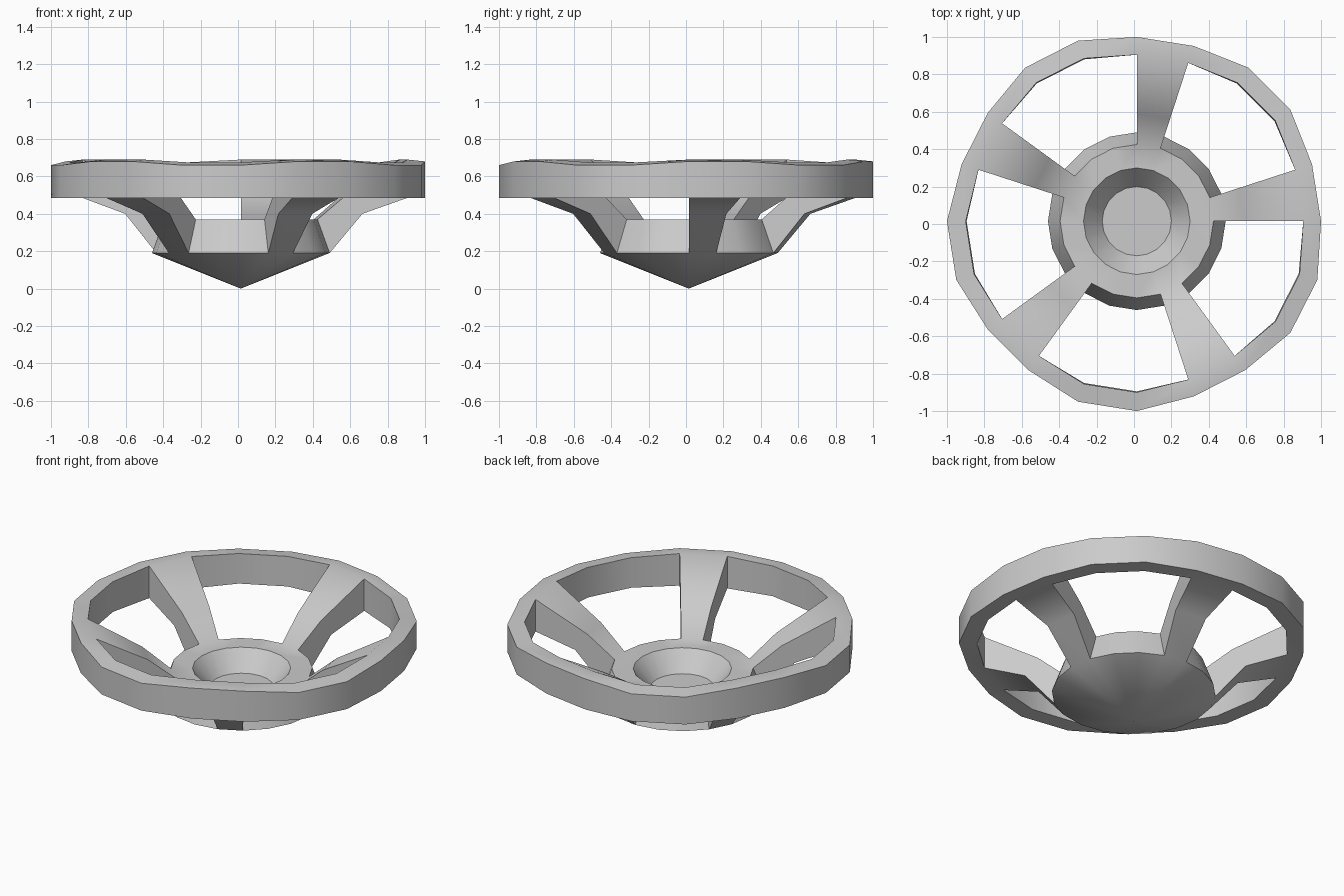
import bpy, bmesh, math

if "Cube" in bpy.data.objects:
    bpy.data.objects.remove(bpy.data.objects["Cube"])

N = 20            # sides of the wheel; every 4th segment carries a spoke
C = 0.015         # hub centre offset (scalloped rim is not symmetric)

# (radius, height) sections at spoke corners and at the gaps between them
RIM_SPOKE = [(0.985, 0.485), (0.985, 0.68), (0.89, 0.69), (0.89, 0.485)]
RIM_GAP = [(1.015, 0.485), (1.015, 0.66), (0.915, 0.675), (0.91, 0.485)]
HUB = [(0.475, 0.19), (0.41, 0.37), (0.285, 0.37), (0.185, 0.25)]
ELBOW = [(0.575, 0.51), (0.65, 0.40)]

bm = bmesh.new()


def section(k, pts):
    a = 2 * math.pi * k / N
    return [bm.verts.new((C + r * math.cos(a), C + r * math.sin(a), z)) for r, z in pts]


rim = [section(k, RIM_SPOKE if k % 4 < 2 else RIM_GAP) for k in range(N)]
hub = [section(k, HUB) for k in range(N)]
tip = bm.verts.new((C, C, 0))


def strip(a, b, i, j):
    bm.faces.new((a[i], a[j], b[j], b[i]))


for k in range(N):
    r0, r1 = rim[k], rim[(k + 1) % N]
    h0, h1 = hub[k], hub[(k + 1) % N]
    # rim outer wall, top and underside
    for i, j in ((0, 1), (1, 2), (3, 0)):
        strip(r0, r1, i, j)
    # hub top ring, dish wall and conical underside
    for i, j in ((1, 2), (2, 3)):
        strip(h0, h1, i, j)
    bm.faces.new((h0[0], h1[0], tip))
    if k % 4:
        # open gap: inner rim wall and hub side
        strip(r0, r1, 2, 3)
        strip(h0, h1, 0, 1)
    else:
        # bent spoke: top, underside and both flanks
        e0, e1 = section(k, ELBOW), section(k + 1, ELBOW)
        top0, top1 = (r0[2], e0[0], h0[1]), (r1[2], e1[0], h1[1])
        low0, low1 = (r0[3], e0[1], h0[0]), (r1[3], e1[1], h1[0])
        for a, b in ((top0, top1), (low0, low1), (top0, low0), (top1, low1)):
            strip(a, b, 0, 1)
            strip(a, b, 1, 2)

# dish floor
bm.faces.new([h[3] for h in hub])
bmesh.ops.recalc_face_normals(bm, faces=bm.faces)

mesh = bpy.data.meshes.new("spoked_hand_wheel")
bm.to_mesh(mesh)
bm.free()
wheel = bpy.data.objects.new("spoked_hand_wheel", mesh)
bpy.context.collection.objects.link(wheel)
bpy.context.view_layer.objects.active = wheel
wheel.select_set(True)
bpy.ops.object.shade_smooth_by_angle(angle=math.radians(42))
